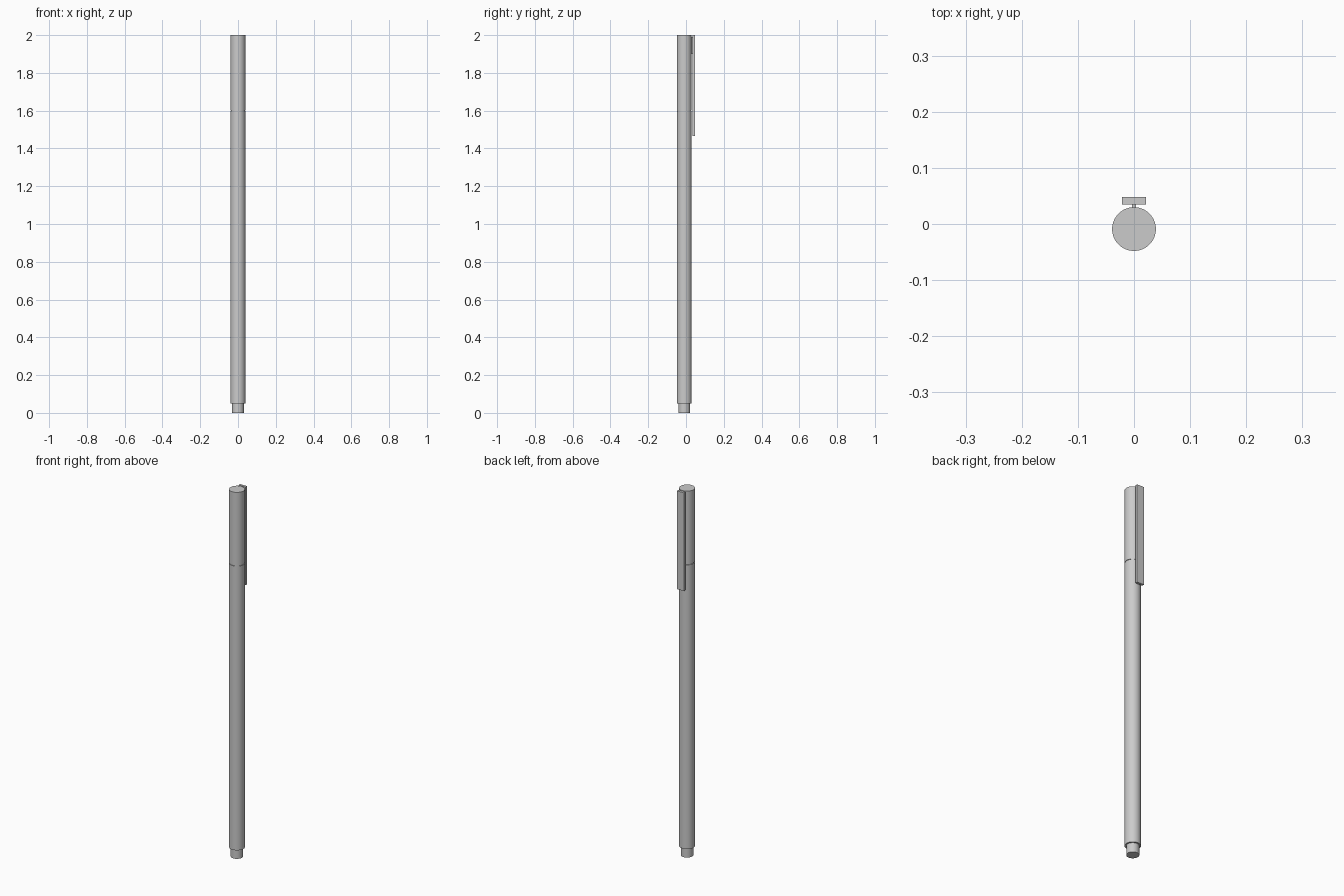
import bpy, bmesh, math

if "Cube" in bpy.data.objects:
    bpy.data.objects.remove(bpy.data.objects["Cube"])

AXIS_Y = -0.009   # pen axis sits forward so that body plus clip is centred
SEGMENTS = 64


def finish(name, bm):
    bmesh.ops.recalc_face_normals(bm, faces=bm.faces)
    mesh = bpy.data.meshes.new(name)
    bm.to_mesh(mesh)
    bm.free()
    obj = bpy.data.objects.new(name, mesh)
    bpy.context.collection.objects.link(obj)
    return obj


def lathe(name, profile):
    """Closed round part from (radius, z) points, bottom to top."""
    bm = bmesh.new()
    rings = []
    for r, z in profile:
        rings.append([bm.verts.new((r * math.cos(2 * math.pi * i / SEGMENTS),
                                    AXIS_Y + r * math.sin(2 * math.pi * i / SEGMENTS), z))
                      for i in range(SEGMENTS)])
    for low, high in zip(rings, rings[1:]):
        for i in range(SEGMENTS):
            j = (i + 1) % SEGMENTS
            bm.faces.new((low[i], low[j], high[j], high[i]))
    bm.faces.new(rings[0])
    bm.faces.new(rings[-1])
    obj = finish(name, bm)
    bpy.ops.object.select_all(action='DESELECT')
    obj.select_set(True)
    bpy.context.view_layer.objects.active = obj
    bpy.ops.object.shade_smooth_by_angle(angle=math.radians(30))
    return obj


def box(name, lo, hi):
    bm = bmesh.new()
    bmesh.ops.create_cube(bm, size=1)
    for v in bm.verts:
        v.co = [(a + b) / 2 + c * (b - a) for a, b, c in zip(lo, hi, v.co)]
    return finish(name, bm)


# Barrel with the stepped end plug and a narrow neck that enters the cap
lathe("barrel", [(0.031, 0), (0.031, 0.05), (0.039, 0.05), (0.039, 1.598),
                 (0.036, 1.598), (0.036, 1.61)])

# Cap, leaving a fine seam above the barrel
lathe("cap", [(0.039, 1.602), (0.039, 2.0)])

# Flat pocket clip and the small bridge joining it to the cap
box("clip", (-0.021, 0.035, 1.465), (0.021, 0.0485, 2.0))
box("clip_bridge", (-0.004, 0.027, 1.9), (0.004, 0.036, 1.99))
